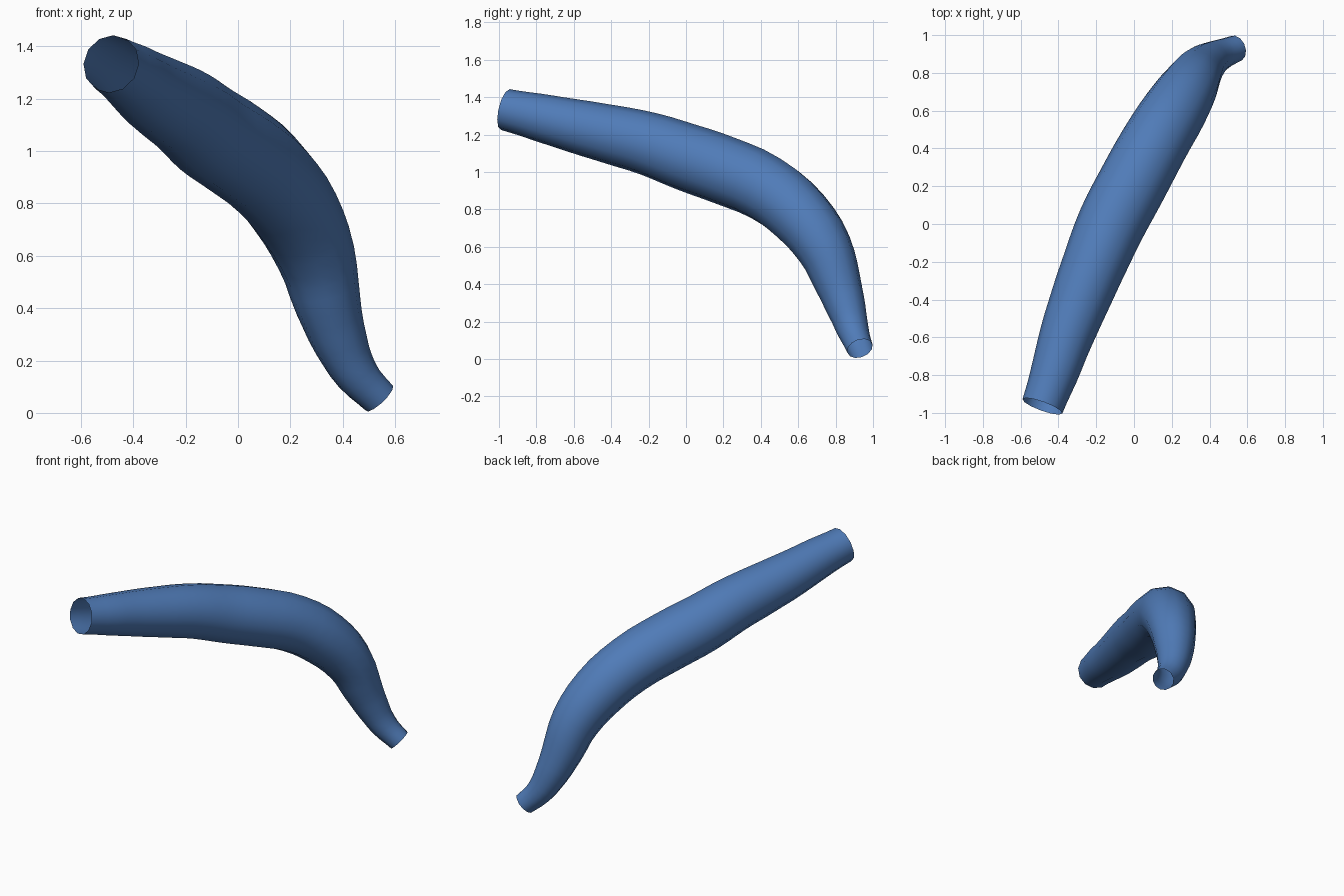
import bpy

# Remove the default cube
cube = bpy.data.objects.get("Cube")
if cube:
    bpy.data.objects.remove(cube, do_unlink=True)

# Single blue material
blue = bpy.data.materials.new("blue")
blue.use_nodes = True
colour = (0.08, 0.2, 0.48, 1)
blue.diffuse_color = colour
blue.node_tree.nodes["Principled BSDF"].inputs["Base Color"].default_value = colour

# Centreline of the tube with its radius: x, y, z, radius
path = [
    (-0.485, -0.965, 1.333, 0.112),
    (-0.425, -0.80, 1.295, 0.126),
    (-0.36, -0.60, 1.247, 0.143),
    (-0.285, -0.40, 1.20, 0.158),
    (-0.205, -0.20, 1.15, 0.17),
    (-0.12, 0.00, 1.08, 0.181),
    (-0.015, 0.20, 1.01, 0.184),
    (0.11, 0.43, 0.91, 0.18),
    (0.22, 0.61, 0.765, 0.171),
    (0.30, 0.74, 0.59, 0.15),
    (0.345, 0.81, 0.41, 0.126),
    (0.395, 0.86, 0.26, 0.103),
    (0.455, 0.895, 0.145, 0.084),
    (0.54, 0.93, 0.056, 0.071),
]

# Tapered open tube swept along the centreline
curve = bpy.data.curves.new("bent_tube", "CURVE")
curve.dimensions = "3D"
curve.bevel_depth = 1
curve.bevel_resolution = 4
curve.resolution_u = 3
curve.use_fill_caps = False
spline = curve.splines.new("BEZIER")
spline.radius_interpolation = "CARDINAL"
spline.bezier_points.add(len(path) - 1)
for point, (x, y, z, radius) in zip(spline.bezier_points, path):
    point.co = (x, y, z)
    point.radius = radius
    point.handle_left_type = point.handle_right_type = "AUTO"
curve.materials.append(blue)
tube = bpy.data.objects.new("bent_tube", curve)
bpy.context.collection.objects.link(tube)

# Turn the sweep into a smooth mesh
bpy.ops.object.select_all(action="DESELECT")
tube.select_set(True)
bpy.context.view_layer.objects.active = tube
bpy.ops.object.convert(target="MESH")
bpy.ops.object.shade_smooth()
